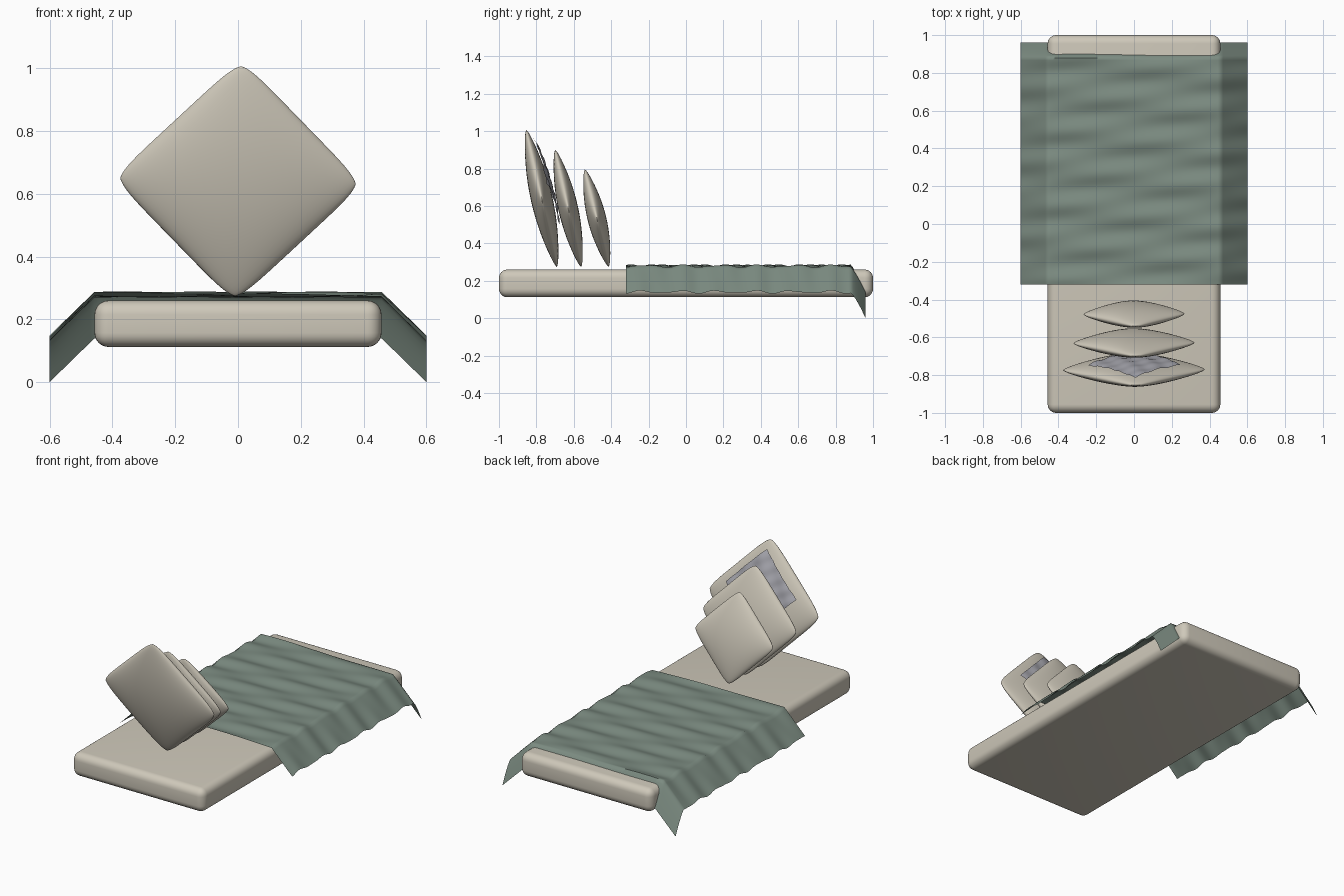
import bpy, bmesh
from math import sin, cos, pi, radians, sqrt
from mathutils import Matrix, Vector

cube = bpy.data.objects.get("Cube")
if cube:
    bpy.data.objects.remove(cube)


def material(name, rgb):
    mat = bpy.data.materials.new(name)
    mat.use_nodes = True
    mat.diffuse_color = (*rgb, 1)
    mat.node_tree.nodes["Principled BSDF"].inputs["Base Color"].default_value = (*rgb, 1)
    return mat


linen = material("linen", (0.62, 0.58, 0.49))
sage = material("sage_cloth", (0.20, 0.26, 0.22))
grey = material("grey_cloth", (0.38, 0.38, 0.42))


def finish(bm, name, mat, matrix=Matrix(), angle=60):
    bmesh.ops.recalc_face_normals(bm, faces=bm.faces)
    mesh = bpy.data.meshes.new(name)
    bm.to_mesh(mesh)
    bm.free()
    obj = bpy.data.objects.new(name, mesh)
    bpy.context.collection.objects.link(obj)
    mesh.materials.append(mat)
    obj.matrix_world = matrix
    bpy.ops.object.select_all(action="DESELECT")
    obj.select_set(True)
    bpy.context.view_layer.objects.active = obj
    bpy.ops.object.shade_smooth_by_angle(angle=radians(angle))
    return obj


def add_sheet(bm, nx, ny, shape):
    """Grid over u, v in -1..1, bent by shape(u, v)."""
    verts = bmesh.ops.create_grid(bm, x_segments=nx, y_segments=ny, size=1)["verts"]
    for v in verts:
        v.co = Vector(shape(v.co.x, v.co.y))


# Mattress: a box with rounded edges
bm = bmesh.new()
bmesh.ops.create_cube(bm, size=1)
bmesh.ops.scale(bm, vec=(0.914, 2, 0.148), verts=bm.verts)
bmesh.ops.translate(bm, vec=(0, 0, 0.186), verts=bm.verts)
bmesh.ops.bevel(bm, geom=bm.edges[:], offset=0.045, segments=6, profile=0.5, affect="EDGES")
finish(bm, "mattress", linen)


# Blanket: wavy sheet falling off both sides and the far end
def drape(u, v):
    x, y = 0.6 * u, 0.32 + 0.64 * v
    side = max(0, (abs(x) - 0.457) / 0.143)
    end = max(0, (y - 0.88) / 0.08)
    wave = 0.006 * sin(2 * pi * (y / 0.2 + 0.7 * x)) + 0.003 * sin(2 * pi * (y / 0.13 - 1.3 * x))
    return x, y, 0.279 - 0.1395 * (side + end ** 1.2) + wave * (1 - min(1, end))


bm = bmesh.new()
add_sheet(bm, 84, 96, drape)
finish(bm, "blanket", sage)


# Pillows: puffed rounded squares standing on one corner
def puff(u, v):
    return sqrt(max(0, (1 - u * u) * (1 - v * v)))


def pillow_point(u, v, half, depth):
    pull = half * (1 - 0.06 * (u * v) ** 6)
    return u * pull, depth, v * pull


def pillow(name, half, thick, y, z, tilt):
    def side(sign):
        def shape(u, v):
            u, v = sin(u * pi / 2), sin(v * pi / 2)
            return pillow_point(u, v, half, sign * thick * puff(u, v))
        return shape

    bm = bmesh.new()
    for sign in (-1, 1):
        add_sheet(bm, 28, 28, side(sign))
    bmesh.ops.remove_doubles(bm, verts=bm.verts, dist=0.0002)
    matrix = (Matrix.Translation((0, y, z)) @ Matrix.Rotation(radians(tilt), 4, "X")
              @ Matrix.Rotation(radians(46.5), 4, "Y"))
    finish(bm, name, linen, matrix, 80)
    return matrix


big_half, big_thick = 0.282, 0.058
big = pillow("large_pillow", big_half, big_thick, -0.772, 0.64, 12.6)
pillow("medium_pillow", 0.241, 0.053, -0.63, 0.587, 12.5)
pillow("small_pillow", 0.201, 0.05, -0.477, 0.535, 13.8)


# Creased cloth lying on the back of the large pillow, near its top corner
def cloth(u, v):
    u, v = 0.61 * u - 0.2, 0.61 * v + 0.2
    crease = 0.003 * sin(14 * u + 5 * v) + 0.002 * sin(23 * v - 6 * u)
    return pillow_point(u, v, big_half, big_thick * puff(u, v) + 0.013 + crease)


bm = bmesh.new()
add_sheet(bm, 32, 32, cloth)
finish(bm, "pillow_cloth", grey, big)
